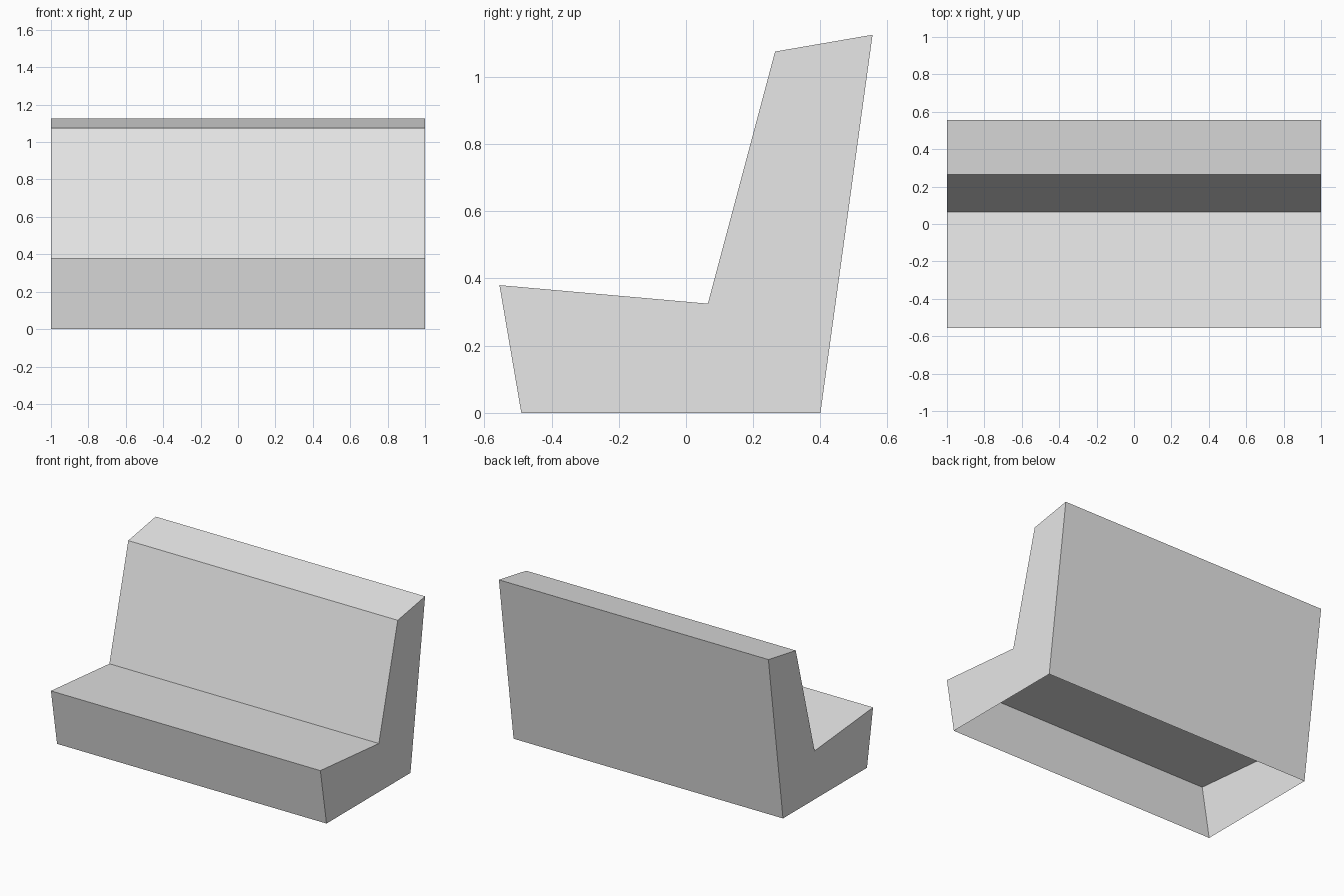
import bpy
import bmesh

cube = bpy.data.objects.get("Cube")
if cube:
    bpy.data.objects.remove(cube, do_unlink=True)

# Single plain grey
grey = bpy.data.materials.new("plain_grey")
grey.use_nodes = True
colour = (0.8, 0.8, 0.8, 1.0)
grey.diffuse_color = colour
grey.node_tree.nodes["Principled BSDF"].inputs["Base Color"].default_value = colour

# Side profile (y, z): front foot, seat lip, seat crease, back top, rear foot
HALF_WIDTH = 1.0
PROFILE = [(-0.49, 0.0), (-0.555, 0.38), (0.065, 0.325),
           (0.265, 1.075), (0.555, 1.125), (0.40, 0.0)]


def build_bench_shell():
    bm = bmesh.new()
    neg, pos = [[bm.verts.new((x, y, z)) for y, z in PROFILE]
                for x in (-HALF_WIDTH, HALF_WIDTH)]
    # Front, seat, backrest, top and rear panels; the underside stays open
    for i in range(len(PROFILE) - 1):
        bm.faces.new((neg[i], pos[i], pos[i + 1], neg[i + 1]))
    # End panels
    bm.faces.new(neg)
    bm.faces.new(pos[::-1])
    mesh = bpy.data.meshes.new("bench_seat")
    bm.to_mesh(mesh)
    bm.free()
    mesh.materials.append(grey)
    bench = bpy.data.objects.new("bench_seat", mesh)
    bpy.context.collection.objects.link(bench)


build_bench_shell()
